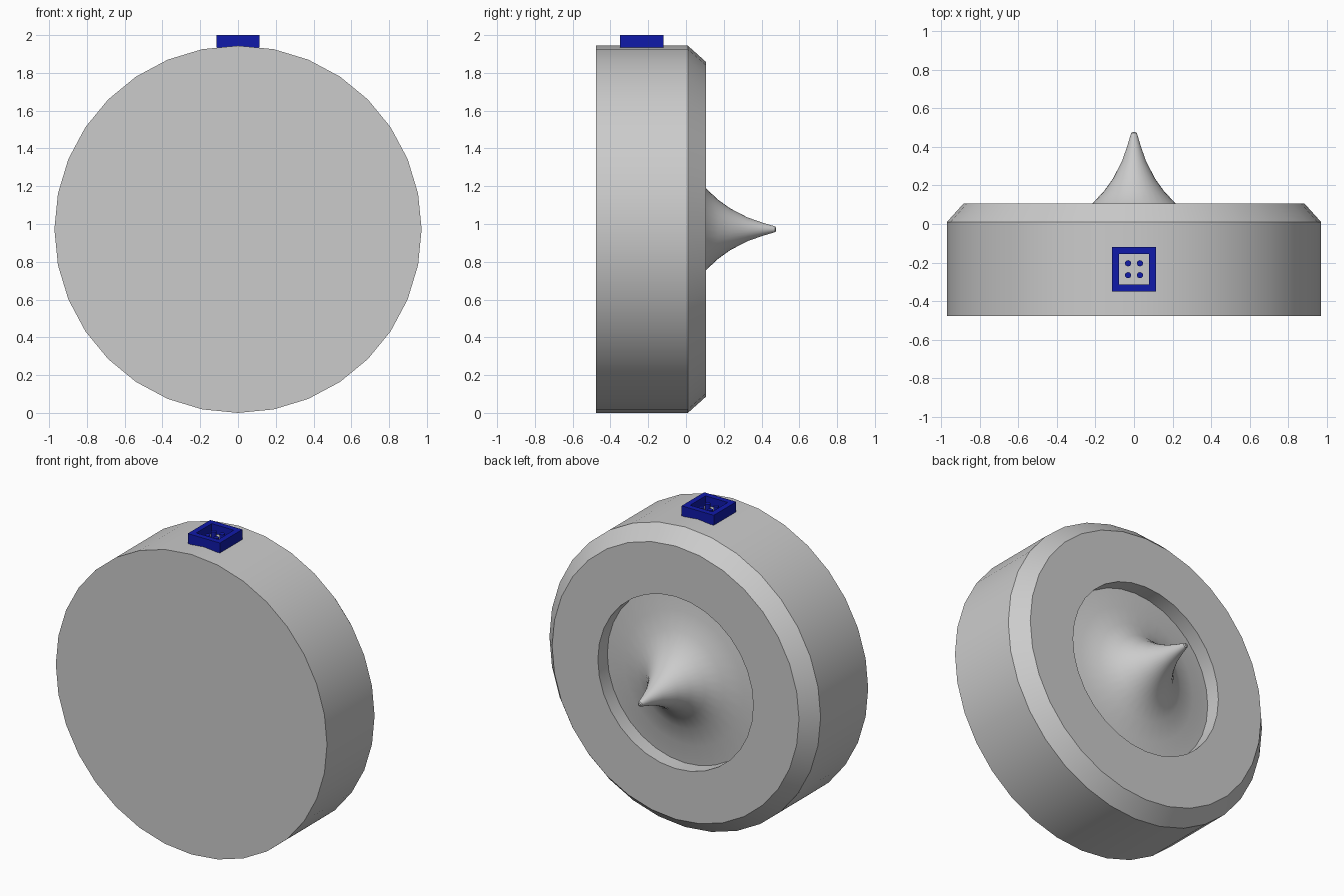
import bpy, bmesh, math

if "Cube" in bpy.data.objects:
    bpy.data.objects.remove(bpy.data.objects["Cube"])

R = 0.972           # outer radius, also height of the axis
SIDES = 32


def finish(name, bm, mat=None, smooth=True):
    bmesh.ops.recalc_face_normals(bm, faces=bm.faces)
    mesh = bpy.data.meshes.new(name)
    bm.to_mesh(mesh)
    bm.free()
    ob = bpy.data.objects.new(name, mesh)
    bpy.context.collection.objects.link(ob)
    if mat:
        mesh.materials.append(mat)
    if smooth:
        bpy.ops.object.select_all(action='DESELECT')
        bpy.context.view_layer.objects.active = ob
        ob.select_set(True)
        bpy.ops.object.shade_smooth_by_angle(angle=math.radians(30))
    return ob


def lathe(name, profile):
    """Revolve (radius, y) points around the y axis at height R."""
    bm = bmesh.new()
    rings = []
    for r, y in profile:
        if r == 0:
            rings.append([bm.verts.new((0, y, R))] * SIDES)
        else:
            rings.append([bm.verts.new((r * math.sin(2 * math.pi * i / SIDES), y,
                                        R + r * math.cos(2 * math.pi * i / SIDES)))
                          for i in range(SIDES)])
    for a, b in zip(rings, rings[1:]):
        for i in range(SIDES):
            j = (i + 1) % SIDES
            quad = list(dict.fromkeys((a[i], a[j], b[j], b[i])))
            bm.faces.new(quad)
    return finish(name, bm)


# Round housing with chamfered rim, recess and flared central spike
lathe("housing", [
    (0, -0.477), (R, -0.477), (R, 0.01), (0.885, 0.107), (0.557, 0.107),
    (0.557, 0.01), (0.43, 0.025), (0.31, 0.055), (0.215, 0.107),
    (0.155, 0.172), (0.11, 0.235), (0.063, 0.325), (0.035, 0.405),
    (0.015, 0.472), (0.008, 0.477), (0, 0.477)])

blue = bpy.data.materials.new("connector_blue")
blue.diffuse_color = (0.005, 0.01, 0.4, 1)
blue.use_nodes = True
blue.node_tree.nodes["Principled BSDF"].inputs["Base Color"].default_value = blue.diffuse_color
CY = -0.235

# Square connector collar, open in the middle
bm = bmesh.new()
loops = []
for h, z in ((0.115, 1.935), (0.115, 2.0), (0.079, 2.0), (0.079, 1.935)):
    loops.append([bm.verts.new((sx * h, CY + sy * h, z))
                  for sx, sy in ((-1, -1), (1, -1), (1, 1), (-1, 1))])
for k in range(4):
    a, b = loops[k], loops[(k + 1) % 4]
    for i in range(4):
        j = (i + 1) % 4
        bm.faces.new((a[i], a[j], b[j], b[i]))
finish("connector_collar", bm, blue, smooth=False)

# Four contact pins
for n, (sx, sy) in enumerate(((-1, -1), (1, -1), (1, 1), (-1, 1))):
    bm = bmesh.new()
    bmesh.ops.create_cone(bm, cap_ends=True, segments=16, radius1=0.016,
                          radius2=0.016, depth=0.045)
    bmesh.ops.translate(bm, verts=bm.verts,
                        vec=(sx * 0.031, CY + sy * 0.031, 1.96))
    finish(f"contact_pin_{n + 1}", bm, blue)
